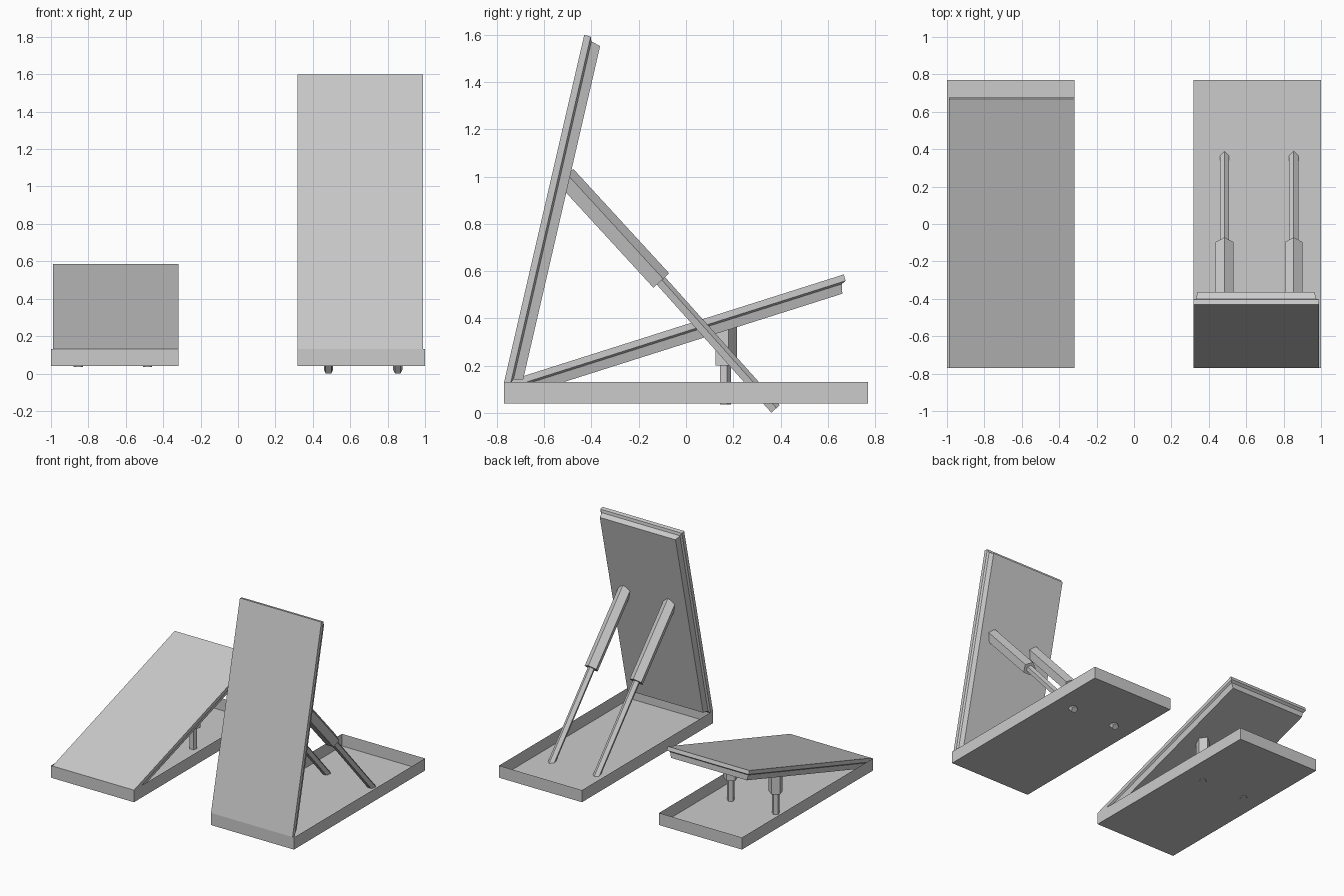
import bpy
import bmesh
from math import sin, cos, radians, tau
from mathutils import Vector

cube = bpy.data.objects.get("Cube")
if cube:
    bpy.data.objects.remove(cube)

grey = bpy.data.materials.new("plain_grey")
grey.use_nodes = True
grey.diffuse_color = (0.6, 0.6, 0.6, 1)
grey.node_tree.nodes["Principled BSDF"].inputs["Base Color"].default_value = (0.6, 0.6, 0.6, 1)

INNER, OUTER = 0.317, 1.0       # x extent of each tray
LID_OUTER = 0.988               # lid stops short of the tray's outer side
HINGE = Vector((0, -0.77, 0.13))
FLOOR = 0.04


def loft(name, rings, open_end=False):
    """Skin a list of equal-length point rings and cap the ends."""
    bm = bmesh.new()
    loops = [[bm.verts.new(p) for p in ring] for ring in rings]
    for a, b in zip(loops, loops[1:]):
        for i in range(len(a)):
            j = (i + 1) % len(a)
            bm.faces.new((a[i], a[j], b[j], b[i]))
    bm.faces.new(loops[0])
    if not open_end:
        bm.faces.new(loops[-1])
    bmesh.ops.recalc_face_normals(bm, faces=bm.faces)
    mesh = bpy.data.meshes.new(name)
    bm.to_mesh(mesh)
    bm.free()
    mesh.materials.append(grey)
    obj = bpy.data.objects.new(name, mesh)
    bpy.context.collection.objects.link(obj)


def tray(name, side):
    # Thin-walled box without a top
    rings = [[(side * x, y, z) for x, y in
              ((INNER, -0.77), (OUTER, -0.77), (OUTER, 0.77), (INNER, 0.77))]
             for z in (FLOOR, HINGE.z)]
    loft(name, rings, open_end=True)


def lid(name, side, angle):
    # Outer slab, chamfered step, then a slightly tapered inner slab
    along = Vector((0, cos(angle), sin(angle)))
    inward = Vector((0, sin(angle), -cos(angle)))
    length = 1.508
    rings = []
    for depth, inset, end in ((0, 0, 0), (0.028, 0, 0),
                              (0.036, 0.013, 0.02), (0.076, 0.024, 0.03)):
        lo, hi = INNER + inset, LID_OUTER - inset
        rings.append([HINGE + along * t + inward * depth + Vector((side * x, 0, 0))
                      for x, t in ((lo, end), (hi, end),
                                   (hi, length - end), (lo, length - end))])
    loft(name, rings)


def bar(name, x, top, bottom, radius):
    # Five-sided bar with one ridge on its upper side
    a, b = Vector((x, *top)), Vector((x, *bottom))
    d = (b - a).normalized()
    ridge = Vector((0, -d.z, d.y))
    across = Vector((1, 0, 0))
    ring = [(ridge * cos(tau * i / 5) + across * sin(tau * i / 5)) * radius
            for i in range(5)]
    loft(name, [[p + v for v in ring] for p in (a, b)])


# Each unit: side, lid angle, then (y, z) of sleeve top, sleeve end and rod end
units = {
    "open": (1, radians(77), (-0.514, 0.999), (-0.108, 0.557), (0.377, 0.015)),
    "lowered": (-1, radians(17.6), (0.165, 0.385), (0.165, 0.2), (0.165, 0.035)),
}
for label, (side, angle, top, joint, foot) in units.items():
    tray(label + "_tray", side)
    lid(label + "_lid", side, angle)
    for place, x in (("inner", 0.484), ("outer", 0.854)):
        bar(f"{label}_{place}_sleeve", side * x, top, joint, 0.05)
        bar(f"{label}_{place}_rod", side * x, joint, foot, 0.026)
